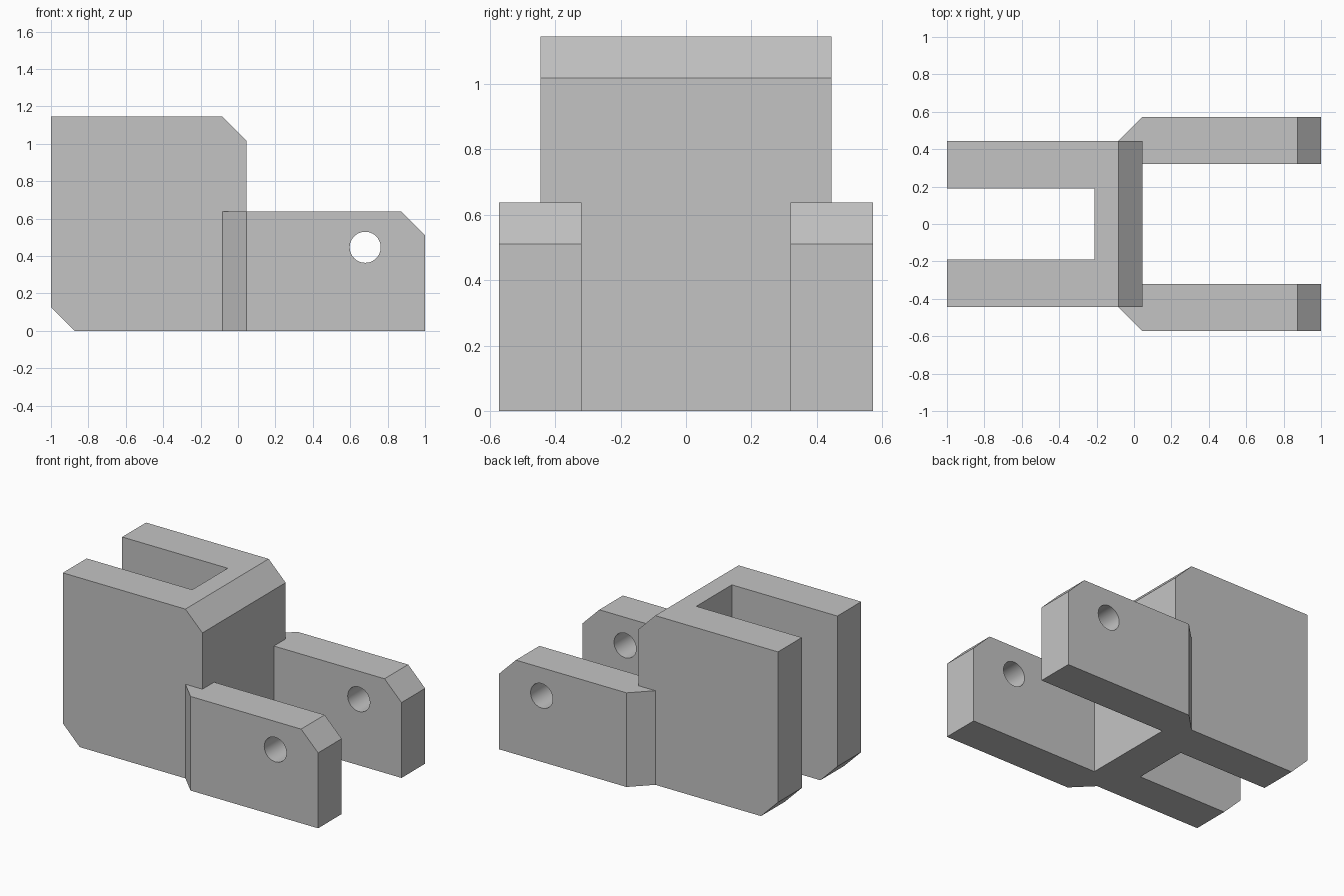
import bpy
import bmesh
import math
from mathutils import Vector

default_cube = bpy.data.objects.get("Cube")
if default_cube:
    bpy.data.objects.remove(default_cube, do_unlink=True)

metal = bpy.data.materials.new("light_grey")
metal.use_nodes = True
GREY = (0.55, 0.55, 0.55, 1.0)
metal.diffuse_color = GREY
metal.node_tree.nodes["Principled BSDF"].inputs["Base Color"].default_value = GREY

# Shared dimensions
HALF_BODY, HALF_ARM = 0.445, 0.572
HALF_SLOT, ARM_INNER = 0.19, 0.32
BODY_TOP, ARM_TOP = 1.145, 0.637
FACE_X, BEVEL = 0.045, 0.127
HOLE_X, HOLE_Z, HOLE_R = 0.68, 0.447, 0.083


def prism(name, points, start, depth):
    """Extrude a closed outline of 3D points along depth."""
    bm = bmesh.new()
    face = bm.faces.new([bm.verts.new(Vector(p) + Vector(start)) for p in points])
    extruded = bmesh.ops.extrude_face_region(bm, geom=[face])["geom"]
    moved = [v for v in extruded if isinstance(v, bmesh.types.BMVert)]
    bmesh.ops.translate(bm, verts=moved, vec=depth)
    bmesh.ops.recalc_face_normals(bm, faces=bm.faces)
    mesh = bpy.data.meshes.new(name)
    bm.to_mesh(mesh)
    bm.free()
    mesh.materials.append(metal)
    obj = bpy.data.objects.new(name, mesh)
    bpy.context.collection.objects.link(obj)
    return obj


def side_prism(name, outline, y0, y1):
    return prism(name, [(x, 0, z) for x, z in outline], (0, y0, 0), (0, y1 - y0, 0))


def combine(target, other, operation):
    """Apply a boolean and discard the helper object."""
    mod = target.modifiers.new(operation.title(), 'BOOLEAN')
    mod.operation = operation
    mod.solver = 'EXACT'
    mod.object = other
    bpy.ops.object.select_all(action='DESELECT')
    bpy.context.view_layer.objects.active = target
    target.select_set(True)
    bpy.ops.object.modifier_apply(modifier=mod.name)
    bpy.data.objects.remove(other, do_unlink=True)


# Tall block with its top front and bottom rear edges cut off
bracket = side_prism("clevis_bracket", [
    (-1, BEVEL), (BEVEL - 1, 0), (FACE_X, 0), (FACE_X, BODY_TOP - BEVEL),
    (FACE_X - BEVEL, BODY_TOP), (-1, BODY_TOP)], -HALF_BODY, HALF_BODY)

# Vertical slot, open at the rear
slot = side_prism("slot_cutter", [(-2, -1), (-0.21, -1), (-0.21, 2), (-2, 2)],
                  -HALF_SLOT, HALF_SLOT)
combine(bracket, slot, 'DIFFERENCE')

# Two arms, flared out from the block and bevelled at the tip
for side in (-1, 1):
    plan = [(FACE_X - BEVEL, HALF_BODY), (FACE_X, HALF_ARM), (1, HALF_ARM),
            (1, ARM_INNER), (FACE_X - BEVEL, ARM_INNER)]
    arm = prism("arm", [(x, side * y, 0) for x, y in plan], (0, 0, 0), (0, 0, ARM_TOP))
    tip = side_prism("tip_cutter", [
        (1 - 2 * BEVEL, ARM_TOP + BEVEL), (1 + BEVEL, ARM_TOP - 2 * BEVEL),
        (1 + BEVEL, ARM_TOP + BEVEL)], -1, 1)
    combine(arm, tip, 'DIFFERENCE')
    combine(bracket, arm, 'UNION')

# Round pin hole through both arms
circle = [(HOLE_X + HOLE_R * math.cos(math.tau * i / 48),
           HOLE_Z + HOLE_R * math.sin(math.tau * i / 48)) for i in range(48)]
combine(bracket, side_prism("hole_cutter", circle, -1, 1), 'DIFFERENCE')

# One colour, smooth hole walls, sharp edges
bracket.data.materials.clear()
bracket.data.materials.append(metal)
bracket.select_set(True)
bpy.context.view_layer.objects.active = bracket
bpy.ops.object.shade_smooth_by_angle(angle=math.radians(25))
